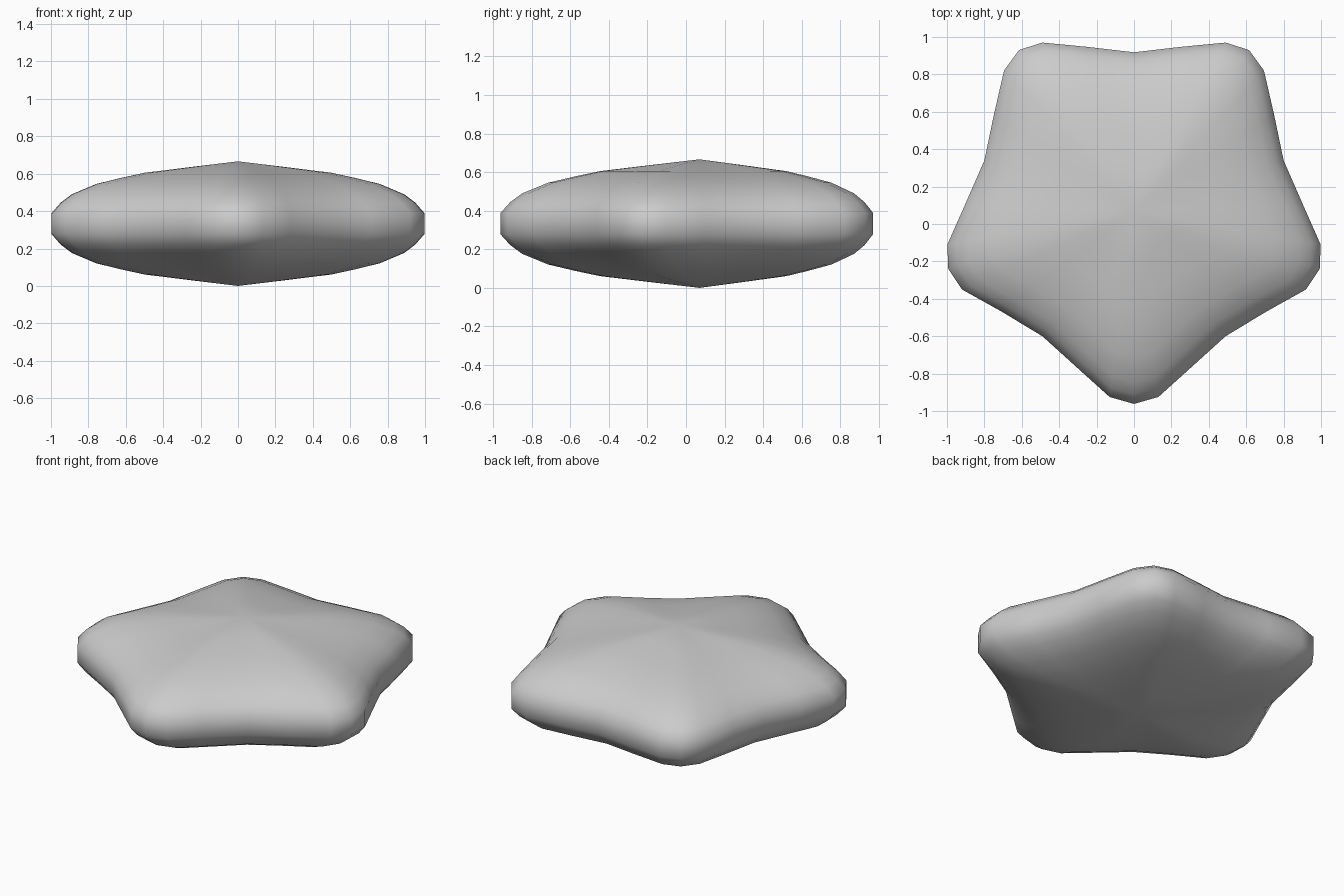
import bpy, bmesh

if "Cube" in bpy.data.objects:
    bpy.data.objects.remove(bpy.data.objects["Cube"])

# Right half of the rounded star outline, front tip to back notch
half = [(0, -.962), (.13, -.925), (.28, -.79), (.49, -.6), (.71, -.467),
        (.92, -.35), (.993, -.24), (.998, -.11), (.905, .1), (.8, .34),
        (.75, .58), (.695, .82), (.615, .93), (.49, .97), (.25, .947), (0, .918)]
outline = half + [(-x, y) for x, y in half[-2:0:-1]]

# Puffed cross-section: (fraction of outline, half thickness)
profile = [(.25, .303), (.5, .272), (.62, .246), (.76, .212),
           (.89, .157), (.95, .112), (1, .055)]
profile += [(f, -h) for f, h in reversed(profile)]
CY, CZ, PEAK = .07, .333, .333

bm = bmesh.new()
rings = [[bm.verts.new((x * f, CY + (y - CY) * f, CZ + h)) for x, y in outline]
         for f, h in profile]
top = bm.verts.new((0, CY, CZ + PEAK))
bottom = bm.verts.new((0, CY, CZ - PEAK))
n = len(outline)
for i in range(n):
    j = (i + 1) % n
    bm.faces.new((top, rings[0][i], rings[0][j]))
    bm.faces.new((bottom, rings[-1][j], rings[-1][i]))
    for a, b in zip(rings, rings[1:]):
        bm.faces.new((a[i], b[i], b[j], a[j]))
bmesh.ops.recalc_face_normals(bm, faces=bm.faces)
for f in bm.faces:
    f.smooth = True

# Star cushion object
mesh = bpy.data.meshes.new("star_cushion")
bm.to_mesh(mesh)
bm.free()
bpy.context.collection.objects.link(bpy.data.objects.new("star_cushion", mesh))
